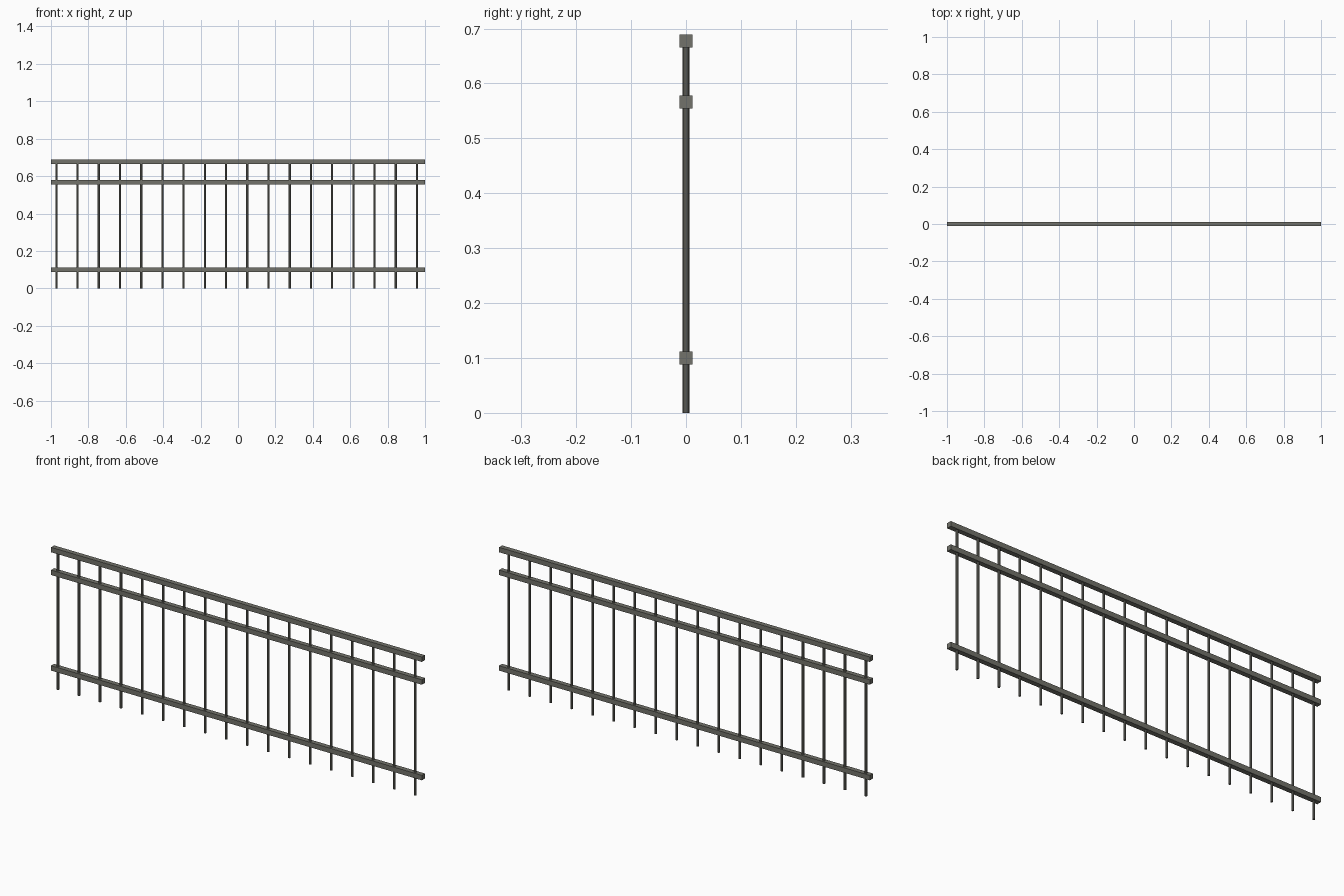
import bpy

if "Cube" in bpy.data.objects:
    bpy.data.objects.remove(bpy.data.objects["Cube"])

# One flat colour for all metal
metal = bpy.data.materials.new("grey metal")
metal.diffuse_color = (0.17, 0.17, 0.145, 1)
metal.use_nodes = True
metal.node_tree.nodes["Principled BSDF"].inputs["Base Color"].default_value = metal.diffuse_color


def finish(name):
    ob = bpy.context.object
    ob.name = name
    ob.data.materials.append(metal)
    return ob


# Horizontal square rails
RAIL = 0.024
for name, z in (("top_rail", 0.677), ("middle_rail", 0.566), ("bottom_rail", 0.1)):
    bpy.ops.mesh.primitive_cube_add(size=1, location=(0, 0, z))
    bpy.context.object.scale = (2, RAIL, RAIL)
    bpy.ops.object.transform_apply(location=False, rotation=False, scale=True)
    finish(name)

# Round upright bars, evenly spaced, reaching into the top rail
COUNT, FIRST, LAST, TOP = 18, -0.971, 0.957, 0.67
for i in range(COUNT):
    x = FIRST + (LAST - FIRST) * i / (COUNT - 1)
    bpy.ops.mesh.primitive_cylinder_add(vertices=10, radius=0.006, depth=TOP,
                                        location=(x, 0, TOP / 2))
    finish(f"upright_bar_{i + 1}")
    bpy.ops.object.shade_smooth_by_angle()
